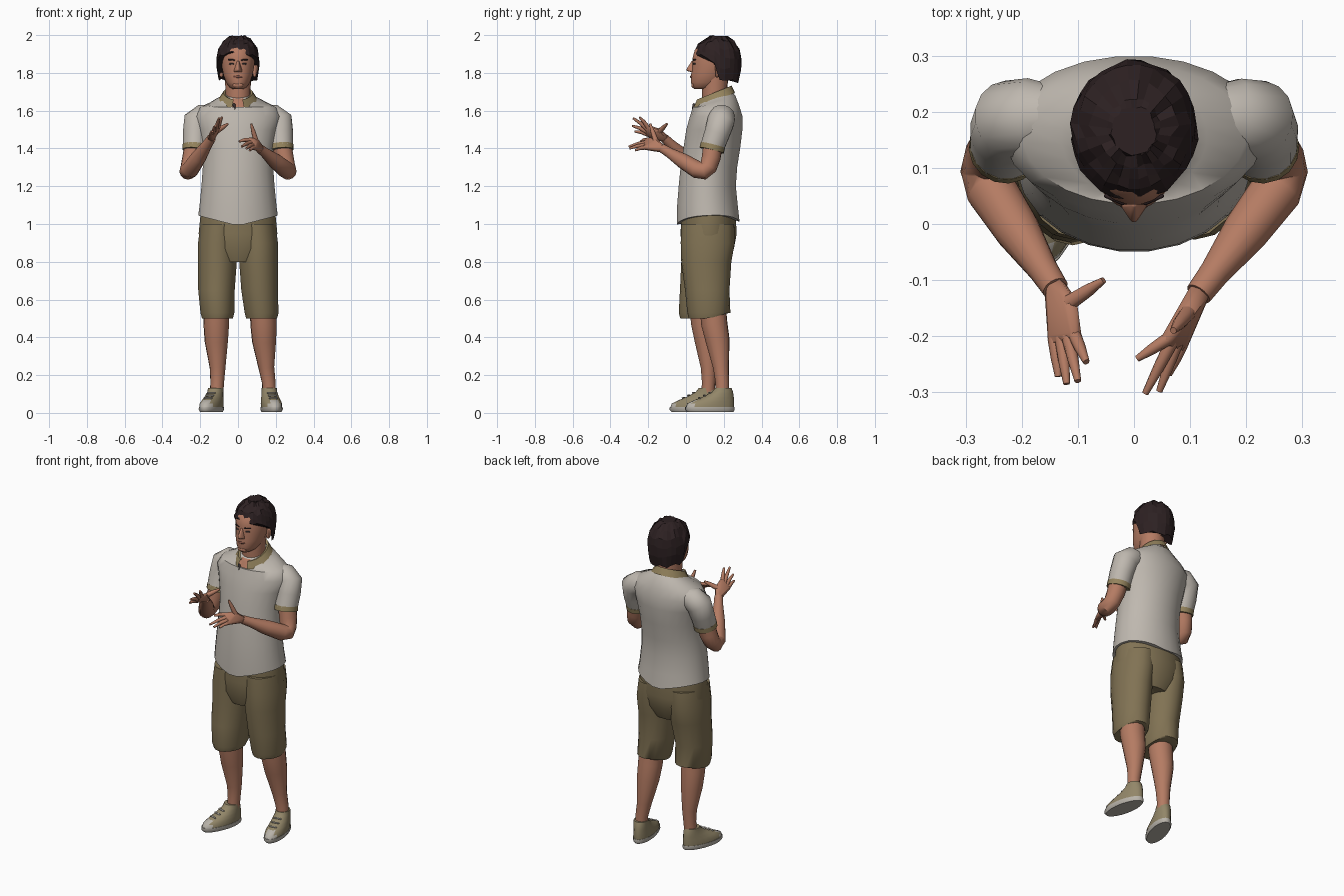
import bpy, bmesh, math, random
from mathutils import Vector, Matrix

random.seed(4)
cube = bpy.data.objects.get("Cube")
if cube:
    bpy.data.objects.remove(cube)


def material(name, rgb):
    m = bpy.data.materials.new(name)
    m.use_nodes = True
    m.diffuse_color = (*rgb, 1)
    m.node_tree.nodes["Principled BSDF"].inputs["Base Color"].default_value = (*rgb, 1)
    return m


skin = material("skin", (0.46, 0.20, 0.125))
shirt = material("shirt_grey", (0.52, 0.48, 0.43))
trim = material("khaki_trim", (0.30, 0.23, 0.11))
khaki = material("shorts_khaki", (0.22, 0.17, 0.088))
hair_col = material("hair_brown", (0.026, 0.015, 0.016))
shoe_col = material("shoe_canvas", (0.29, 0.24, 0.14))
pale = material("pale_rubber", (0.48, 0.45, 0.40))
dark = material("dark_detail", (0.05, 0.04, 0.04))
lip = material("lip_brown", (0.22, 0.085, 0.06))


def finish(name, bm, mats, smooth=50, rule=None):
    """Turn a bmesh into an object; rule(centre) picks the material slot."""
    bmesh.ops.recalc_face_normals(bm, faces=bm.faces[:])
    if rule:
        for f in bm.faces:
            f.material_index = rule(f.calc_center_median())
    me = bpy.data.meshes.new(name)
    bm.to_mesh(me)
    bm.free()
    for m in mats:
        me.materials.append(m)
    ob = bpy.data.objects.new(name, me)
    bpy.context.collection.objects.link(ob)
    if smooth:
        bpy.ops.object.select_all(action='DESELECT')
        ob.select_set(True)
        bpy.context.view_layer.objects.active = ob
        bpy.ops.object.shade_smooth_by_angle(angle=math.radians(smooth))
    return ob


def skin_rings(bm, rings, closed=True, caps=True):
    rows = [[bm.verts.new(p) for p in ring] for ring in rings]
    n = len(rows[0])
    for a, b in zip(rows, rows[1:]):
        for i in range(n if closed else n - 1):
            j = (i + 1) % n
            bm.faces.new((a[i], a[j], b[j], b[i]))
    if caps:
        bm.faces.new(rows[0])
        bm.faces.new(rows[-1])


def loft(name, rings, mats, sides=20, warp=None, rule=None, smooth=50):
    """Stack of level ovals: (z, centre x, half width, front y, back y)."""
    out = []
    for z, cx, rx, yf, yb in rings:
        ring = []
        for i in range(sides):
            a = math.tau * (i + 0.5) / sides
            p = Vector((cx + rx * math.cos(a), (yf + yb) / 2 + (yb - yf) / 2 * math.sin(a), z))
            ring.append(warp(p, a) if warp else p)
        out.append(ring)
    bm = bmesh.new()
    skin_rings(bm, out)
    return finish(name, bm, mats, smooth, rule)


def tube(name, path, mat, sides=12):
    """Round limb through points (x, y, z, radius)."""
    pts = [Vector(p[:3]) for p in path]
    u, out = Vector((0.31, 0.95, 0.1)), []
    for i, p in enumerate(pts):
        t = (pts[min(i + 1, len(pts) - 1)] - pts[max(i - 1, 0)]).normalized()
        u = (u - t * u.dot(t)).normalized()
        v = t.cross(u)
        out.append([p + path[i][3] * (u * math.cos(a) + v * math.sin(a))
                    for a in (math.tau * k / sides for k in range(sides))])
    bm = bmesh.new()
    skin_rings(bm, out)
    return finish(name, bm, [mat])


def hull(name, balls, mat, smooth=50):
    """Convex skin around small balls (x, y, z, radius)."""
    bm = bmesh.new()
    for *p, r in balls:
        bmesh.ops.create_icosphere(bm, subdivisions=1, radius=r, matrix=Matrix.Translation(p))
    res = bmesh.ops.convex_hull(bm, input=bm.verts[:])
    inner = {g for g in res["geom_interior"] + res["geom_unused"] if isinstance(g, bmesh.types.BMVert)}
    bmesh.ops.delete(bm, geom=list(inner), context='VERTS')
    return finish(name, bm, [mat], smooth)


# Shirt: hem rises at the sides, the neck end tilts up toward the back
def shirt_warp(p, a):
    if p.z < 1.01:
        p.z += 0.055 * abs(math.cos(a)) + 0.015 * max(0, math.sin(a))
    if p.z > 1.63:
        p.z += 0.3 * (p.y - 0.16)
    return p


loft("shirt", [(0.99, 0, .212, -.05, .285), (1.1, 0, .205, -.048, .275), (1.2, 0, .195, -.04, .265),
               (1.3, 0, .188, -.03, .272), (1.4, 0, .19, -.015, .288), (1.5, 0, .21, 0, .3),
               (1.57, 0, .232, .02, .3), (1.62, 0, .2, .035, .285), (1.65, 0, .13, .05, .262),
               (1.675, 0, .085, .065, .24), (1.69, 0, .07, .075, .23)],
     [shirt, skin], 24, shirt_warp,
     lambda c: int(c.z > 1.62 and abs(c.x) < 0.03 and c.y < 0.1))
hull("placket", [(-.022, .042, 1.632, .008), (-.016, .037, 1.61, .006)], dark)

# Collar: open band folded outward, with points at the front
bm = bmesh.new()
rows = []
for rx, ry, zc, k in ((.066, .084, 1.69, .2), (.078, .094, 1.695, .2), (.106, .112, 1.655, .17)):
    row = []
    for i in range(19):
        a = -math.pi / 2 + 0.3 + (math.tau - 0.6) * i / 18
        y = ry * math.sin(a)
        point = -0.02 if rx > 0.1 and i in (1, 2, 16, 17) else 0
        row.append((rx * math.cos(a), 0.148 + y, zc + k * 2 * y + point))
    rows.append(row)
skin_rings(bm, rows, closed=False, caps=False)
finish("collar", bm, [trim])

# Shorts
loft("shorts_hips", [(.8, 0, .13, 0, .22), (.87, 0, .195, -.025, .255), (.95, 0, .21, -.03, .27),
                     (1.07, 0, .198, -.025, .262)], [khaki], 24)
for side, name, hem in ((1, "left", .025), (-1, "right", -.02)):
    def hem_warp(p, a):
        if p.z < 0.51:
            p.z += 0.03 * max(0, math.sin(a))
        return p
    back = .215 + hem * 0.6
    loft("shorts_leg_" + name,
         [(.5, side * .117 + .008, .083, hem - .01, back), (.53, side * .117 + .008, .091, hem - .018, back + .005),
          (.65, side * .114, .098, hem * .6 - .02, back), (.8, side * .109, .104, -.025, .24),
          (.9, side * .108, .105, -.028, .258), (1, side * .1, .1, -.025, .255)],
         [khaki], 18, hem_warp)

# Lower legs
tube("left_leg", [(.132, .14, .58, .07), (.135, .15, .47, .07), (.138, .168, .38, .064),
                  (.15, .185, .24, .042), (.163, .192, .16, .036), (.166, .194, .08, .036)], skin, 14)
tube("right_leg", [(-.115, .085, .58, .07), (-.115, .095, .47, .068), (-.115, .108, .38, .062),
                   (-.108, .12, .24, .042), (-.11, .12, .16, .036), (-.115, .115, .08, .036)], skin, 14)

# Shoes: modelled straight, then turned outward
for name, x, y, yaw in (("left", .177, .13, 10), ("right", -.14, .045, -18)):
    parts = [
        loft(name + "_sole", [(.006, 0, .05, -.128, .124), (.018, 0, .056, -.138, .13),
                              (.032, 0, .055, -.136, .128)], [pale]),
        loft(name + "_shoe", [(.03, 0, .053, -.133, .126), (.05, 0, .053, -.125, .127),
                              (.068, 0, .049, -.085, .126), (.088, 0, .045, -.035, .124),
                              (.112, 0, .041, .01, .12), (.132, 0, .04, .025, .112)],
             [shoe_col, pale], 20, None, lambda c: int(c.y < -.092))]
    for i in range(3):
        ly, lz = -.06 + .028 * i, .078 + .014 * i
        parts.append(hull(f"{name}_lace_{i + 1}", [(-.02, ly, lz, .005), (.02, ly, lz, .005)], pale))
    for ob in parts:
        ob.location = (x, y, 0)
        ob.rotation_euler.z = math.radians(yaw)

# Arms and hands
hands = {
    "left": (1, (.115, -.125, 1.40), (.06, -.205, 1.445), (.085, -.215, 1.405),
             (.095, -.16, 1.44), (.07, -.19, 1.53),
             [(.006, -.24, 1.437), (.02, -.302, 1.41), (.045, -.298, 1.4), (.062, -.268, 1.39)]),
    "right": (-1, (-.14, -.115, 1.455), (-.105, -.2, 1.51), (-.142, -.205, 1.475),
              (-.115, -.14, 1.49), (-.054, -.1, 1.53),
              [(-.085, -.246, 1.565), (-.1, -.28, 1.56), (-.12, -.285, 1.52), (-.135, -.272, 1.49)])}
for name, (s, wrist, index, little, thumb, thumb_tip, tips) in hands.items():
    tube(name + "_sleeve", [(s * .13, .19, 1.575, .055), (s * .185, .19, 1.565, .07), (s * .217, .185, 1.545, .073),
                            (s * .225, .165, 1.48, .068), (s * .228, .138, 1.405, .064)], shirt, 16)
    tube(name + "_sleeve_cuff", [(s * .227, .143, 1.418, .066), (s * .229, .136, 1.39, .066)], trim, 16)
    w = Vector(wrist)
    elbow = Vector((s * .254, .06, 1.287))
    mid = elbow.lerp(w, 0.4)
    tube(name + "_arm", [(s * .23, .145, 1.43, .052), (s * .245, .133, 1.35, .05), (s * .258, .118, 1.3, .046),
                         (s * .264, .095, 1.28, .046), (*elbow, .046), (*mid, .041),
                         (*elbow.lerp(w, 0.8), .027), (*w, .024)], skin, 14)
    hull(name + "_palm", [(*wrist, .022), (*index, .013), (*little, .013), (*thumb, .015)], skin)
    tube(name + "_thumb", [(*thumb, .015), (*Vector(thumb).lerp(Vector(thumb_tip), .55), .012),
                           (*thumb_tip, .006)], skin, 8)
    for i, tip in enumerate(tips):
        k = Vector(index).lerp(Vector(little), i / 3)
        joint = k.lerp(Vector(tip), 0.5) + Vector((0, 0, .004))
        tube(f"{name}_finger_{i + 1}", [(*k, .012), (*joint, .01), (*tip, .006)], skin, 8)

# Neck, head and face
tube("neck", [(0, .155, 1.6, .066), (0, .15, 1.7, .066), (0, .155, 1.78, .07)], skin, 16)
loft("head", [(1.714, 0, .028, .045, .13), (1.725, 0, .046, .03, .17), (1.75, 0, .064, .026, .2),
              (1.79, 0, .078, .026, .225), (1.84, 0, .087, .034, .25), (1.88, 0, .09, .034, .262),
              (1.92, 0, .086, .045, .26), (1.96, 0, .06, .08, .22)], [skin], 24)
hull("nose", [(0, .035, 1.858, .007), (0, .01, 1.817, .008), (.016, .032, 1.81, .007),
              (-.016, .032, 1.81, .007)], skin)
hull("mouth", [(-.02, .034, 1.779, .006), (0, .026, 1.78, .007), (.02, .034, 1.779, .006)], lip)
hull("chin", [(-.016, .04, 1.735, .014), (.016, .04, 1.735, .014)], skin)
for s, name in ((1, "left"), (-1, "right")):
    hull(name + "_eye", [(s * .026, .04, 1.848, .005), (s * .042, .048, 1.848, .005)], dark)
    hull(name + "_brow", [(s * .02, .037, 1.868, .004), (s * .05, .05, 1.87, .004)], hair_col)
    hull(name + "_ear", [(s * .09, .165, 1.835, .013), (s * .097, .18, 1.83, .014),
                         (s * .088, .165, 1.785, .01)], skin)

# Hair: choppy cap with a hairline that drops behind the temples
rings = []
steps, sides = 7, 28
for r in range(steps):
    ring = []
    for i in range(sides):
        a = math.tau * (i + 0.5) / sides
        front = -math.sin(a)
        low = 1.84 + 0.07 * front ** 0.6 if front > 0.08 else 1.755 + 0.02 * (1 + front)
        z = low + (1.996 - low) * math.sin(math.pi / 2 * r / (steps - 1))
        h = (z - 1.85) / 0.15
        size = max(0.12, 1 - h ** 2.6) ** 0.5 if h > 0 else 1 - 0.28 * h * h
        size += random.uniform(-.025, .025)
        drop = random.uniform(-.012, .008) if r < steps - 1 else 0
        ring.append((.113 * size * math.cos(a), .165 - .128 * size * front, z + drop))
    rings.append(ring)
bm = bmesh.new()
skin_rings(bm, rings)
finish("hair", bm, [hair_col], smooth=0)
